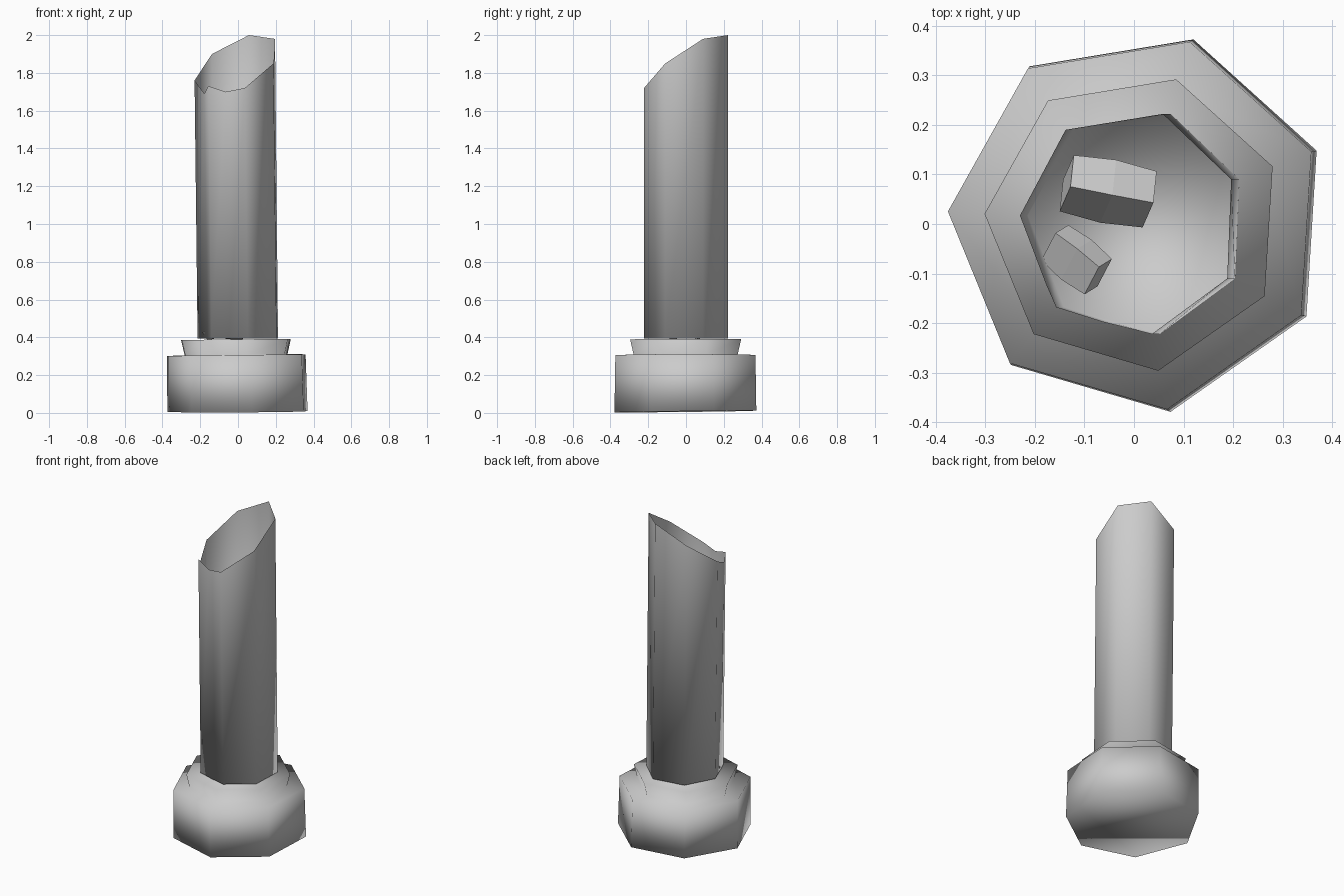
import bpy, bmesh, math
from mathutils import Matrix, Vector, Euler

cube = bpy.data.objects.get("Cube")
if cube:
    bpy.data.objects.remove(cube, do_unlink=True)

stone = bpy.data.materials.new("grey stone")
stone.use_nodes = True
stone.diffuse_color = (0.6, 0.6, 0.6, 1)
bsdf = stone.node_tree.nodes["Principled BSDF"]
bsdf.inputs["Base Color"].default_value = (0.6, 0.6, 0.6, 1)
bsdf.inputs["Roughness"].default_value = 0.9


def finish(bm, name, smooth):
    for f in bm.faces:
        f.smooth = smooth
    mesh = bpy.data.meshes.new(name)
    bm.to_mesh(mesh)
    bm.free()
    mesh.materials.append(stone)
    obj = bpy.data.objects.new(name, mesh)
    bpy.context.collection.objects.link(obj)
    return obj


def loft(name, rings, cap_bottom=True, cap_top=True):
    """Skin a stack of equal-length point rings."""
    bm = bmesh.new()
    loops = [[bm.verts.new(p) for p in ring] for ring in rings]
    n = len(loops[0])
    for a, b in zip(loops, loops[1:]):
        for i in range(n):
            j = (i + 1) % n
            bm.faces.new((a[i], a[j], b[j], b[i]))
    if cap_bottom:
        bm.faces.new(loops[0][::-1])
    if cap_top:
        bm.faces.new(loops[-1])
    return finish(bm, name, True)


def heptagon(r, z, cx=0.0, cy=0.0, tilt_x=0.0, tilt_y=0.0):
    ring = []
    for i in range(7):
        a = math.radians(22.2 + i * 360 / 7)
        x, y = cx + r * math.cos(a), cy + r * math.sin(a)
        ring.append((x, y, z + tilt_x * x + tilt_y * y))
    return ring


# Seven-sided plinth with a flared collar, slightly uneven
loft("plinth", [
    heptagon(0.386, 0.007, 0.011, 0.002, 0.006, 0.012),
    heptagon(0.381, 0.306, 0.005, 0.002, 0.012),
    heptagon(0.283, 0.308, 0.0, 0.002, 0.012),
    heptagon(0.302, 0.389, 0.0, 0.002, 0.01),
])

# Hollow shaft, closed at the foot, with a broken slanting rim
rim = [
    (0.196, 0.090, 1.98), (0.058, 0.222, 2.00), (-0.138, 0.190, 1.90),
    (-0.230, 0.017, 1.76), (-0.178, -0.120, 1.69), (-0.157, -0.168, 1.73),
    (-0.065, -0.197, 1.70), (0.036, -0.222, 1.72), (0.188, -0.110, 1.85),
]
foot = [(x + 0.016, y, 0.395) for x, y, z in rim]
loft("broken_shaft", [foot, rim], cap_top=False)


# Chipped stones lying inside the shaft: boxes with a bulging middle
def rubble(name, size, location, rotation):
    bm = bmesh.new()
    bmesh.ops.create_cube(bm, size=1.0)
    long_edges = [e for e in bm.edges
                  if abs(e.verts[0].co.x - e.verts[1].co.x) > 0.5]
    bmesh.ops.subdivide_edges(bm, edges=long_edges, cuts=1)
    for v in bm.verts:
        if abs(v.co.x) < 0.1:
            v.co.y *= 1.12
            v.co.z *= 1.12
    m = (Matrix.Translation(Vector(location))
         @ Euler([math.radians(a) for a in rotation]).to_matrix().to_4x4()
         @ Matrix.Diagonal((*size, 1)))
    bmesh.ops.transform(bm, matrix=m, verts=bm.verts)
    finish(bm, name, False)


rubble("large_rubble", (0.172, 0.10, 0.075), (-0.052, 0.066, 0.46), (58, 8, -11))
rubble("small_rubble", (0.115, 0.075, 0.05), (-0.116, -0.072, 0.44), (35, -15, -38))
